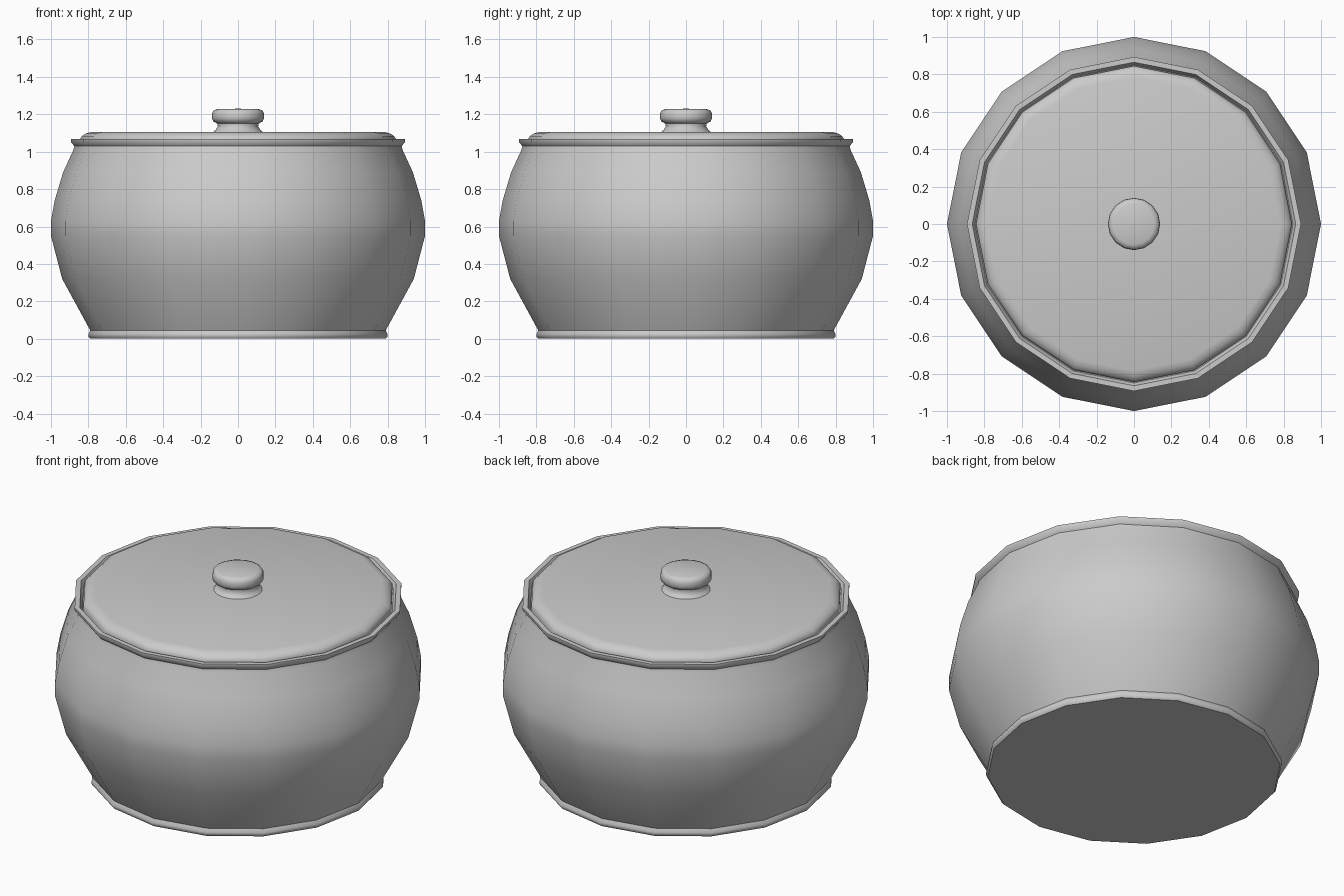
import bpy, bmesh, math

if "Cube" in bpy.data.objects:
    bpy.data.objects.remove(bpy.data.objects["Cube"])

SIDES = 16


def lathe(name, profile, sides=SIDES):
    """Revolve (radius, height) points around z; radius 0 becomes a pole."""
    bm = bmesh.new()
    rings = []
    for r, z in profile:
        if r == 0:
            rings.append([bm.verts.new((0, 0, z))] * sides)
        else:
            rings.append([bm.verts.new((r * math.cos(2 * math.pi * i / sides),
                                        r * math.sin(2 * math.pi * i / sides), z))
                          for i in range(sides)])
    for a, b in zip(rings, rings[1:]):
        for i in range(sides):
            j = (i + 1) % sides
            corners = list(dict.fromkeys((a[i], a[j], b[j], b[i])))
            bm.faces.new(corners)
    bmesh.ops.recalc_face_normals(bm, faces=bm.faces)
    mesh = bpy.data.meshes.new(name)
    bm.to_mesh(mesh)
    bm.free()
    obj = bpy.data.objects.new(name, mesh)
    bpy.context.collection.objects.link(obj)
    bpy.ops.object.select_all(action='DESELECT')
    obj.select_set(True)
    bpy.context.view_layer.objects.active = obj
    bpy.ops.object.shade_smooth_by_angle(angle=math.radians(50))
    return obj


# Pot body: foot, belly, flared rim, then the hollow inside
lathe("pot_body", [
    (0, 0), (0.79, 0), (0.80, 0.012), (0.80, 0.025), (0.79, 0.045),
    (0.94, 0.32), (1.0, 0.55), (1.0, 0.63), (0.98, 0.74), (0.935, 0.89),
    (0.88, 1.01), (0.875, 1.03), (0.893, 1.052), (0.893, 1.068),
    (0.865, 1.068), (0.85, 1.04), (0.80, 1.03), (0.88, 0.85),
    (0.93, 0.60), (0.87, 0.32), (0.74, 0.06), (0, 0.06)])

# Lid: shallow disc with a rounded shoulder
lathe("lid", [
    (0, 1.042), (0.845, 1.042), (0.845, 1.068), (0.835, 1.083),
    (0.815, 1.097), (0.785, 1.105), (0, 1.107)])

# Knob: flared neck and rounded button
lathe("lid_knob", [
    (0, 1.10), (0.135, 1.104), (0.118, 1.118), (0.108, 1.135),
    (0.11, 1.15), (0.132, 1.162), (0.14, 1.18), (0.138, 1.205),
    (0.13, 1.221), (0.11, 1.228), (0, 1.23)])
